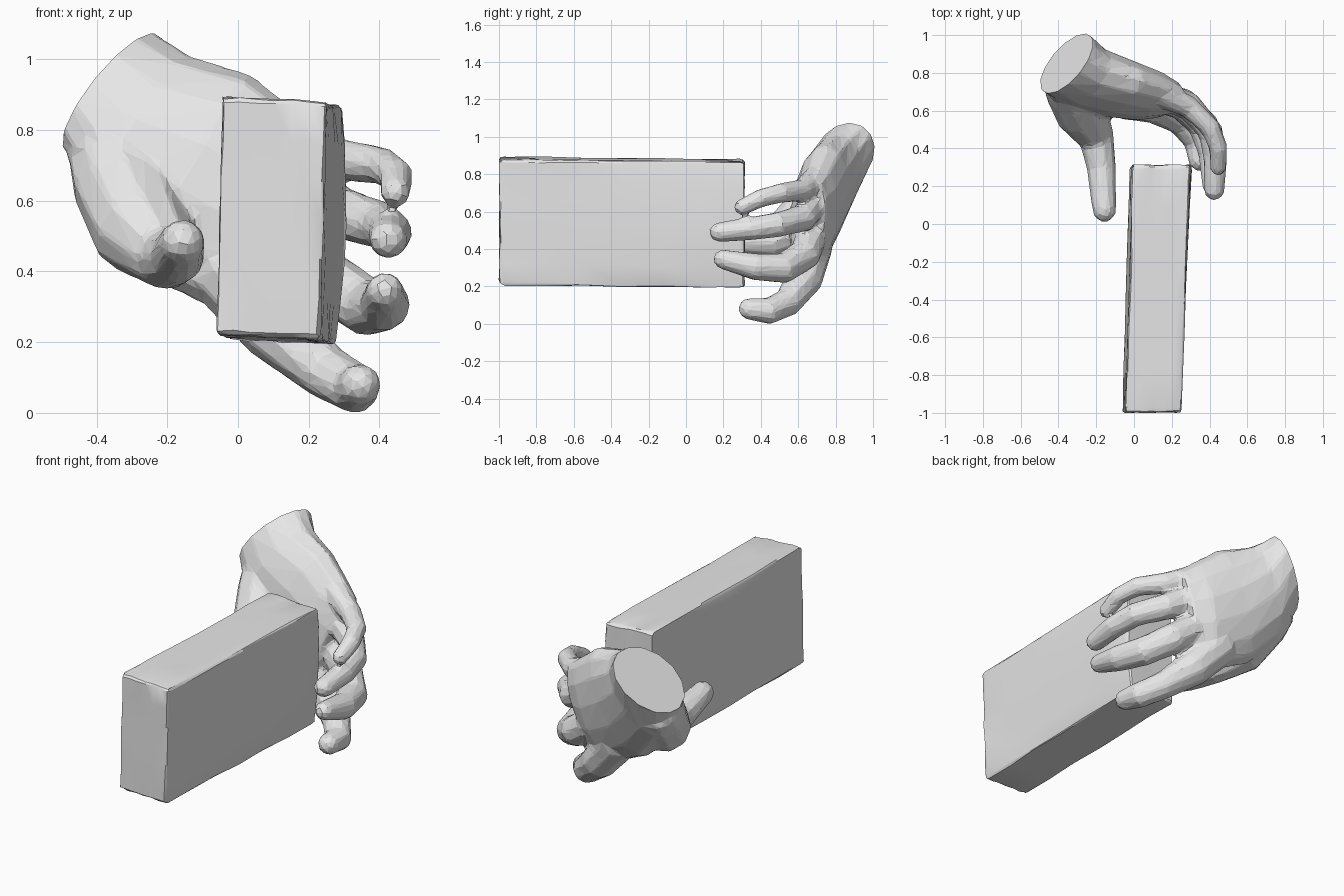
import bpy
import bmesh
import math
import random
from mathutils import Vector

random.seed(4)
if "Cube" in bpy.data.objects:
    bpy.data.objects.remove(bpy.data.objects["Cube"], do_unlink=True)

GREY = (0.8, 0.8, 0.8, 1)
grey = bpy.data.materials.new("plain grey")
grey.use_nodes = True
grey.diffuse_color = GREY
grey.node_tree.nodes["Principled BSDF"].inputs["Base Color"].default_value = GREY


def add_object(name, bm):
    mesh = bpy.data.meshes.new(name)
    bmesh.ops.recalc_face_normals(bm, faces=bm.faces)
    bm.to_mesh(mesh)
    bm.free()
    mesh.materials.append(grey)
    obj = bpy.data.objects.new(name, mesh)
    bpy.context.collection.objects.link(obj)
    return obj


def loft(bm, rings, sides=10):
    """Closed skin through elliptical rings given as (centre, half axis, half axis)."""
    loops = []
    for centre, a, b in rings:
        c, a, b = Vector(centre), Vector(a), Vector(b)
        angles = [math.tau * i / sides for i in range(sides)]
        loops.append([bm.verts.new(c + a * math.cos(t) + b * math.sin(t)) for t in angles])
    for low, high in zip(loops, loops[1:]):
        for i in range(sides):
            j = (i + 1) % sides
            bm.faces.new((low[i], low[j], high[j], high[i]))
    bm.faces.new(loops[0][::-1])
    bm.faces.new(loops[-1])


def finger(bm, path, radii):
    """Round tube along a path with a domed tip."""
    pts = [Vector(p) for p in path]
    radii = list(radii)
    end, r = (pts[-1] - pts[-2]).normalized(), radii[-1]
    tip = pts[-1]
    for along, scale in ((0.5, 0.87), (0.95, 0.4)):
        pts.append(tip + end * r * along)
        radii.append(r * scale)
    rings = []
    for i, p in enumerate(pts):
        tangent = (pts[min(i + 1, len(pts) - 1)] - pts[max(i - 1, 0)]).normalized()
        a = tangent.cross(Vector((0, 0, 1))).normalized()
        rings.append((p, a * radii[i], tangent.cross(a) * radii[i]))
    loft(bm, rings)


# Hand: palm loft from the wrist to the knuckles
bm = bmesh.new()
wrist = Vector((-0.355, 0.85, 0.91))
arm_axis = Vector((-0.78, 0.38, 0.49)).normalized()
wrist_a, wrist_b = (0.12, 0.02, 0.162), (0.085, 0.155, 0)
loft(bm, [
    (wrist + arm_axis * 0.08, wrist_a, wrist_b),
    (wrist, wrist_a, wrist_b),
    ((-0.275, 0.78, 0.78), (0.14, 0.03, 0.23), (0.05, 0.158, 0)),
    ((-0.10, 0.72, 0.665), (0.14, 0.04, 0.29), (0.03, 0.145, -0.03)),
    ((0.07, 0.68, 0.565), (0.09, 0.04, 0.295), (0.03, 0.125, -0.03)),
    ((0.18, 0.655, 0.53), (0.08, 0.035, 0.25), (0.02, 0.085, -0.02)),
], 14)

# Four curled fingers
finger(bm, [(-0.04, 0.67, 0.42), (0.11, 0.63, 0.235), (0.25, 0.545, 0.115),
            (0.335, 0.44, 0.068), (0.345, 0.34, 0.08)], (0.12, 0.1, 0.078, 0.073, 0.06))
finger(bm, [(0.10, 0.68, 0.49), (0.255, 0.635, 0.37), (0.37, 0.52, 0.297),
            (0.415, 0.37, 0.305), (0.415, 0.20, 0.345)], (0.085, 0.087, 0.083, 0.074, 0.054))
finger(bm, [(0.12, 0.69, 0.66), (0.29, 0.625, 0.565), (0.405, 0.49, 0.53),
            (0.43, 0.35, 0.51), (0.425, 0.18, 0.49)], (0.08, 0.075, 0.068, 0.064, 0.055))
finger(bm, [(0.10, 0.71, 0.79), (0.29, 0.62, 0.715), (0.405, 0.51, 0.70),
            (0.447, 0.40, 0.672), (0.445, 0.30, 0.625)], (0.075, 0.06, 0.054, 0.05, 0.044))

# Thumb with its fleshy base
finger(bm, [(-0.345, 0.77, 0.73), (-0.325, 0.71, 0.65), (-0.27, 0.58, 0.515),
            (-0.195, 0.44, 0.437), (-0.172, 0.29, 0.442), (-0.157, 0.075, 0.485)],
       (0.14, 0.147, 0.142, 0.093, 0.078, 0.064))
hand = add_object("hand", bm)

# Fuse the parts into one faceted skin
remesh = hand.modifiers.new("fuse", 'REMESH')
remesh.mode = 'VOXEL'
remesh.voxel_size = 0.014
soften = hand.modifiers.new("soften", 'SMOOTH')
soften.factor = 0.5
soften.iterations = 4
facet = hand.modifiers.new("facet", 'DECIMATE')
facet.ratio = 0.07
depsgraph = bpy.context.evaluated_depsgraph_get()
fused = bpy.data.meshes.new_from_object(hand.evaluated_get(depsgraph))
hand.modifiers.clear()

# Flat cut across the wrist
bm = bmesh.new()
bm.from_mesh(fused)
bmesh.ops.bisect_plane(bm, geom=bm.verts[:] + bm.edges[:] + bm.faces[:],
                       plane_co=wrist, plane_no=arm_axis, clear_outer=True)
bmesh.ops.holes_fill(bm, edges=[e for e in bm.edges if e.is_boundary], sides=0)
for face in bm.faces:
    face.smooth = False
    face.material_index = 0
bm.to_mesh(hand.data)
bm.free()
bpy.data.meshes.remove(fused)

# Block: slightly skewed slab with worn edges
bm = bmesh.new()
bmesh.ops.create_cube(bm, size=1)
bmesh.ops.subdivide_edges(bm, edges=bm.edges[:], cuts=5, use_grid_fill=True)
rims = [e for e in bm.edges if e.calc_face_angle(0) > 1]
bmesh.ops.bevel(bm, geom=rims, offset=0.02, segments=2, profile=0.5, affect='EDGES')
for v in bm.verts:
    x, y, z = v.co
    back, up, side = y + 0.5, z + 0.5, x + 0.5
    left = -0.06 + 0.04 * back + 0.015 * up
    right = 0.23 + 0.045 * back + 0.02 * up + 0.02 * back * (1 - 4 * z * z)
    bottom = 0.222 - 0.015 * back - 0.015 * side
    top = 0.895 - 0.015 * back - 0.015 * side
    worn = 0.004 if sum(abs(c) > 0.47 for c in v.co) > 1 else 0.0
    v.co = Vector((left + (right - left) * side, -0.998 + 1.31 * back,
                   bottom + (top - bottom) * up))
    v.co += Vector([random.uniform(-worn, worn) for _ in range(3)])
block = add_object("block", bm)
bpy.context.view_layer.objects.active = block
block.select_set(True)
bpy.ops.object.shade_smooth_by_angle(angle=math.radians(25))
